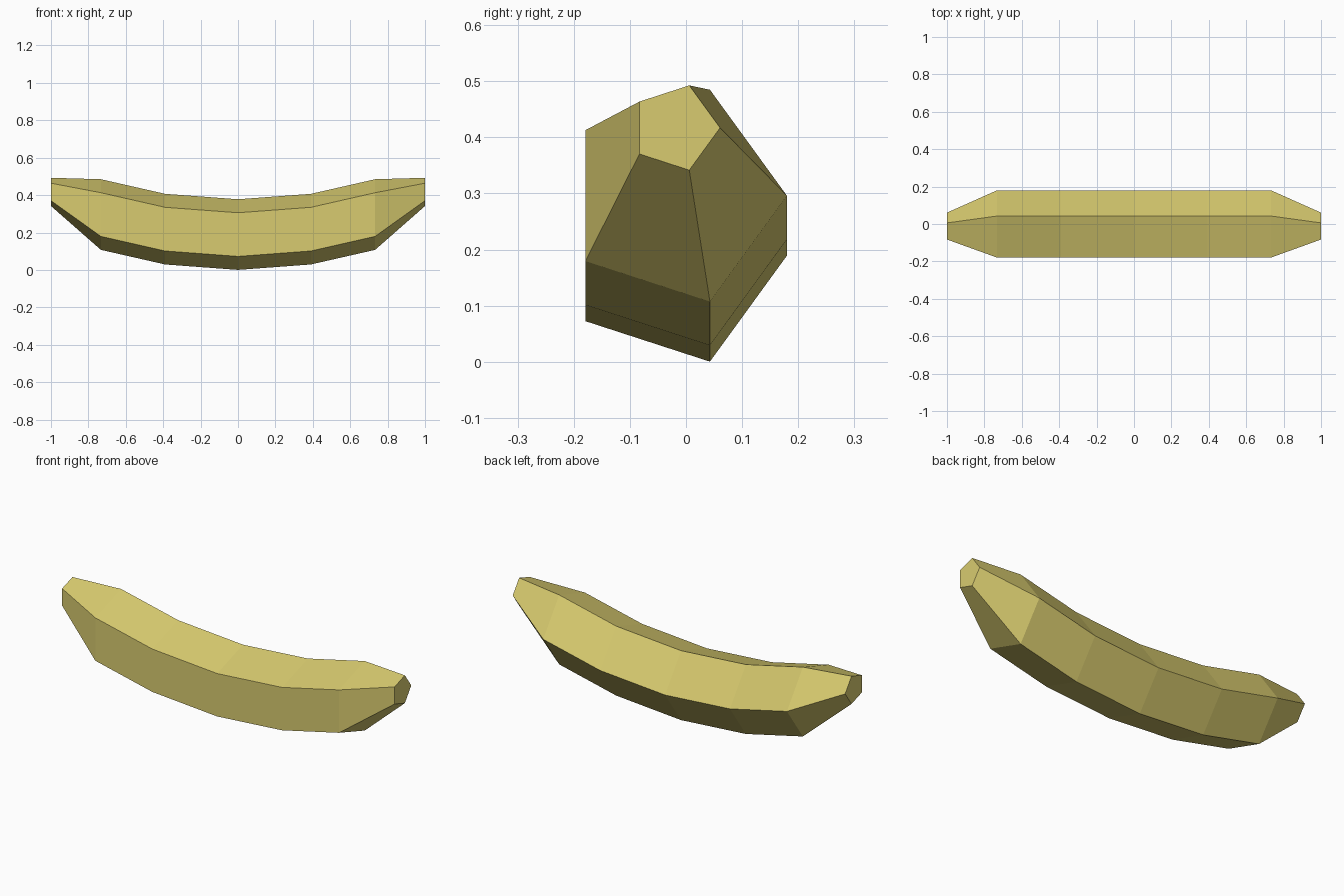
import bpy, bmesh
from math import cos, sin, tau

cube = bpy.data.objects.get("Cube")
if cube:
    bpy.data.objects.remove(cube, do_unlink=True)

# Peel colour
peel = bpy.data.materials.new("soft yellow peel")
peel.use_nodes = True
colour = (0.69, 0.6, 0.16, 1)
peel.diffuse_color = colour
peel.node_tree.nodes["Principled BSDF"].inputs["Base Color"].default_value = colour

# Half of the curved spine: distance along x, height, girth
SIDES, RADIUS, CENTRE_Y = 5, 0.1985, -0.0187
half = [(0, 0.189, 1), (0.39, 0.218, 1), (0.733, 0.296, 1), (1, 0.417, 0.4)]
spine = [(-x, z, s) for x, z, s in reversed(half[1:])] + half

# Five-sided rings swept along the spine
bm = bmesh.new()
rings = []
for x, z, scale in spine:
    r = RADIUS * scale
    rings.append([bm.verts.new((x, CENTRE_Y + r * cos(tau * i / SIDES),
                                z + r * sin(tau * i / SIDES)))
                  for i in range(SIDES)])
for a, b in zip(rings, rings[1:]):
    for i in range(SIDES):
        j = (i + 1) % SIDES
        bm.faces.new((a[i], a[j], b[j], b[i]))

# Blunt tips
bm.faces.new(rings[0])
bm.faces.new(rings[-1])
bmesh.ops.recalc_face_normals(bm, faces=bm.faces)

mesh = bpy.data.meshes.new("banana")
bm.to_mesh(mesh)
bm.free()
mesh.materials.append(peel)
banana = bpy.data.objects.new("banana", mesh)
bpy.context.collection.objects.link(banana)
